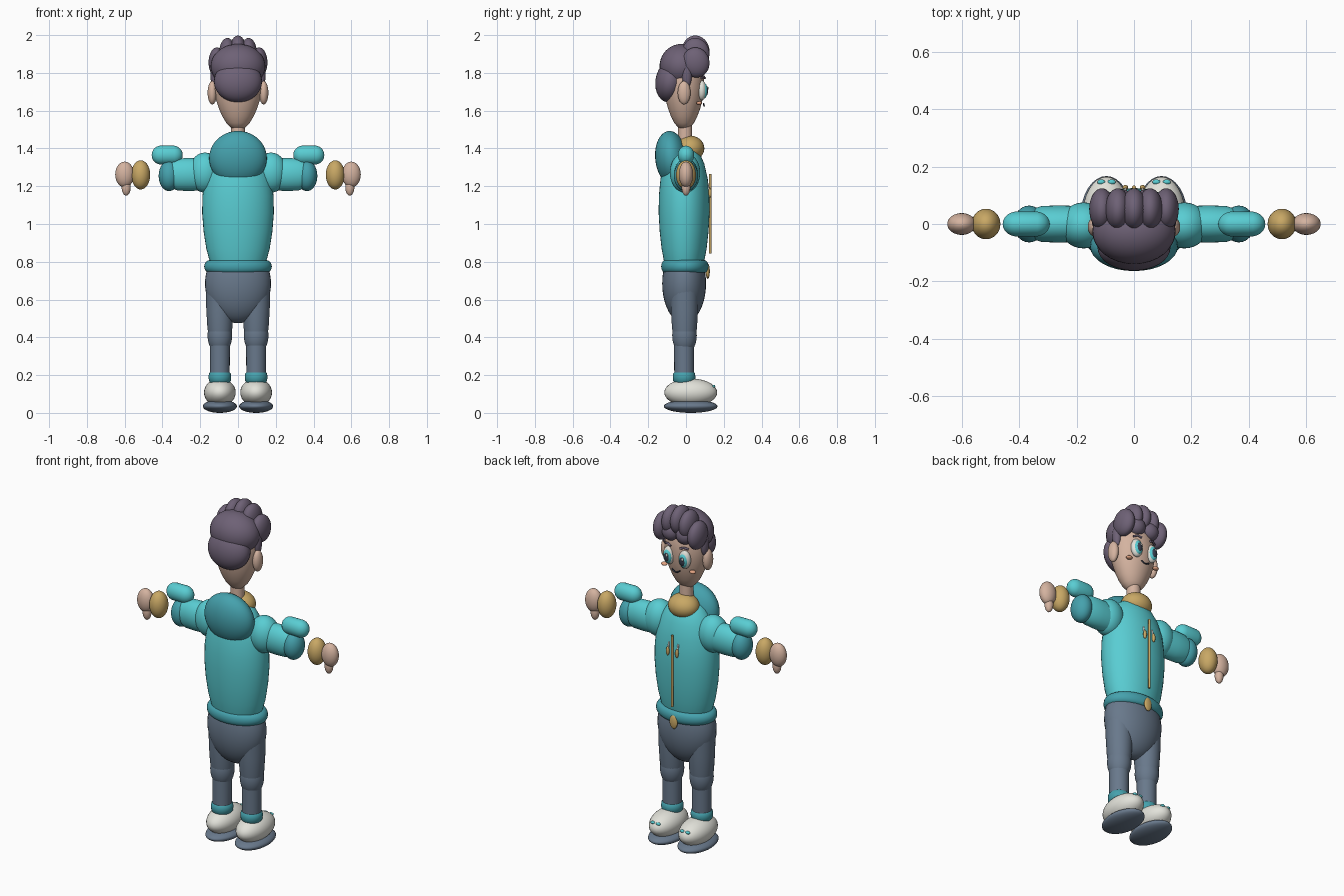
import bpy, math
from mathutils import Vector

cube = bpy.data.objects.get("Cube")
if cube:
    bpy.data.objects.remove(cube, do_unlink=True)


def material(name, r, g, b):
    m = bpy.data.materials.new(name)
    m.use_nodes = True
    m.diffuse_color = (r, g, b, 1)
    m.node_tree.nodes["Principled BSDF"].inputs["Base Color"].default_value = (r, g, b, 1)
    return m


SKIN = material("skin", .66, .45, .35)
HAIR = material("plum hair", .155, .12, .18)
TEAL = material("bright teal", .10, .61, .65)
DEEP = material("deep teal", .06, .36, .42)
GOLD = material("gold", .58, .39, .13)
SLATE = material("slate blue", .14, .19, .26)
WHITE = material("off white", .76, .76, .70)
DARK = material("dark", .04, .05, .08)
CHEEK = material("blush", .75, .36, .22)


def finish(ob, name, mat):
    ob.name = name
    ob.data.materials.clear()
    ob.data.materials.append(mat)
    bpy.ops.object.select_all(action='DESELECT')
    ob.select_set(True)
    bpy.context.view_layer.objects.active = ob
    bpy.ops.object.shade_smooth_by_angle(angle=math.radians(40))
    return ob


def ball(name, mat, loc, size, tilt=0):
    bpy.ops.mesh.primitive_uv_sphere_add(segments=32, ring_count=20, location=loc,
                                         rotation=(tilt, 0, 0))
    ob = bpy.context.object
    ob.scale = size
    return finish(ob, name, mat)


def lathe(name, mat, profile, loc=(0, 0, 0), flat=1, rot=(0, 0, 0), n=40):
    """Spin (radius, height) points about z, squashed along y."""
    verts, faces = [], []
    for r, z in profile:
        for i in range(n):
            a = math.tau * i / n
            verts.append((r * math.cos(a), r * flat * math.sin(a), z))
    for k in range(len(profile) - 1):
        for i in range(n):
            j = (i + 1) % n
            faces.append((k * n + i, k * n + j, k * n + n + j, k * n + n + i))
    faces.append(tuple(reversed(range(n))))
    faces.append(tuple(range(len(verts) - n, len(verts))))
    me = bpy.data.meshes.new(name)
    me.from_pydata(verts, [], faces)
    ob = bpy.data.objects.new(name, me)
    ob.location, ob.rotation_euler = loc, rot
    bpy.context.collection.objects.link(ob)
    return finish(ob, name, mat)


def tube(name, mat, points, radius):
    cu = bpy.data.curves.new(name, 'CURVE')
    cu.dimensions = '3D'
    cu.bevel_depth, cu.bevel_resolution, cu.use_fill_caps = radius, 3, True
    sp = cu.splines.new('POLY')
    sp.points.add(len(points) - 1)
    for p, c in zip(sp.points, points):
        p.co = (*c, 1)
    ob = bpy.data.objects.new(name, cu)
    cu.materials.append(mat)
    bpy.context.collection.objects.link(ob)


def ring(name, mat, loc, major, minor, size):
    bpy.ops.mesh.primitive_torus_add(location=loc, major_radius=major, minor_radius=minor,
                                     major_segments=48, minor_segments=16)
    ob = bpy.context.object
    ob.scale = size
    return finish(ob, name, mat)


# Head and neck
lathe("head", SKIN, [(.004, 1.5), (.035, 1.508), (.062, 1.535), (.083, 1.57), (.101, 1.61),
                     (.117, 1.66), (.126, 1.72), (.125, 1.78), (.108, 1.85), (.06, 1.91),
                     (.004, 1.93)], (0, -.01, 0), .84)
lathe("neck", SKIN, [(.04, 1.4), (.036, 1.54)], (0, -.005, 0))

# Hair masses and quiff
ball("hair_back", HAIR, (0, -.082, 1.755), (.127, .08, .112), -.15)
ball("hair_cap", HAIR, (0, -.025, 1.835), (.145, .115, .118))
for i, z in enumerate((1.855, 1.905, 1.918, 1.905, 1.855)):
    ball(f"quiff_lobe_{i}", HAIR, ((i - 2) * .056, .052, z), (.044, .072, .08), .2)
for i in (-1, 1):
    ball("fringe_lobe", HAIR, (i * .045, .075, 1.845), (.05, .045, .05))

# Face
tube("mouth", DARK, [(.026 * t / 4, .097 - .004 * abs(t) / 4, 1.625 + .012 * (t / 4) ** 2)
                     for t in range(-4, 5)], .004)

# Torso, hood and collar
lathe("torso", TEAL, [(.135, .76), (.152, .81), (.168, .87), (.182, .96), (.19, 1.06),
                      (.188, 1.15), (.176, 1.24), (.15, 1.32), (.11, 1.385), (.06, 1.425),
                      (.004, 1.435)], (0, -.01, 0), .71)
ball("hood", DEEP, (0, -.078, 1.348), (.153, .085, .145), .1)
ball("collar", GOLD, (0, .02, 1.4), (.088, .077, .068))
ring("waistband", DEEP, (0, -.006, .775), .148, .031, (1, .7, 1.1))
tube("zipper", GOLD, [(0, .128, .845), (0, .128, 1.265)], .007)
ball("buckle", GOLD, (0, .115, .75), (.025, .011, .04))

# Hips
ball("hips", SLATE, (0, -.01, .685), (.175, .116, .21))

# Mirrored parts
for s, side in ((1, "left"), (-1, "right")):
    # Face details
    ball(f"{side}_ear", SKIN, (s * .136, -.01, 1.695), (.025, .034, .062))
    ball(f"{side}_sideburn", HAIR, (s * .124, .005, 1.79), (.022, .026, .07))
    ball(f"{side}_eye", WHITE, (s * .051, .083, 1.708), (.035, .026, .053))
    ball(f"{side}_iris", TEAL, (s * .051, .095, 1.706), (.027, .019, .041))
    ball(f"{side}_pupil", DARK, (s * .051, .102, 1.705), (.019, .015, .03))
    ball(f"{side}_eye_glint", WHITE, (s * .051 - .006, .114, 1.719), (.006, .005, .009))
    ball(f"{side}_cheek", CHEEK, (s * .092, .07, 1.64), (.018, .015, .01))
    tube(f"{side}_eyebrow", HAIR, [(s * .03, .1, 1.772), (s * .052, .094, 1.78),
                                   (s * .074, .082, 1.772)], .006)

    # Drawstrings
    ball(f"{side}_drawstring_tip", GOLD, (s * .03, .127, 1.165), (.01, .009, .026))
    tube(f"{side}_drawstring", WHITE, [(s * .03, .122, 1.18), (s * .03, .114, 1.215)], .005)

    # Arm
    ball(f"{side}_shoulder", TEAL, (s * .175, -.005, 1.272), (.085, .08, .106))
    lathe(f"{side}_upper_arm", TEAL, [(.075, .15), (.085, .2), (.087, .26), (.085, .32),
                                      (.07, .355)], (0, 0, 1.262), .74,
          (math.pi / 2, 0, s * math.pi / 2))
    ob = bpy.context.object
    # Lay the sleeve along x with its taller axis upright
    ob.rotation_euler = (0, s * math.pi / 2, 0)
    ball(f"{side}_elbow", DEEP, (s * .365, 0, 1.255), (.055, .064, .081))
    lathe(f"{side}_sleeve_cuff", TEAL,
          [(.049 * math.cos(a) + .001, .375 + (.032 if a > 0 else -.032) + .05 * math.sin(a))
           for a in [math.pi * (k - 5.5) / 11 for k in range(12)]],
          (0, 0, 1.365), .87, (0, s * math.pi / 2, 0))
    ball(f"{side}_wrist", GOLD, (s * .515, 0, 1.26), (.05, .053, .077))
    ball(f"{side}_hand", SKIN, (s * .6, 0, 1.262), (.05, .038, .068))
    ball(f"{side}_thumb", SKIN, (s * .592, 0, 1.195), (.024, .023, .045))

    # Leg
    x = s * .096
    lathe(f"{side}_thigh", SLATE, [(.06, .41), (.066, .45), (.072, .55), (.075, .7)],
          (x, -.008, 0))
    ball(f"{side}_knee", SLATE, (x, -.008, .41), (.065, .065, .1))
    lathe(f"{side}_shin", SLATE, [(.052, .18), (.053, .4)], (x, -.01, 0))
    lathe(f"{side}_ankle_cuff", DEEP, [(.05, .16), (.058, .17), (.06, .19), (.058, .208),
                                       (.05, .217)], (x, -.01, 0))

    # Shoe
    ball(f"{side}_shoe", WHITE, (x, .025, .108), (.084, .14, .074))
    ball(f"{side}_sole", SLATE, (x, .025, .035), (.09, .142, .035))
    for k in (-1, 1):
        ball(f"{side}_lace", TEAL, (x + k * .018, .146, .141), (.014, .009, .008))
